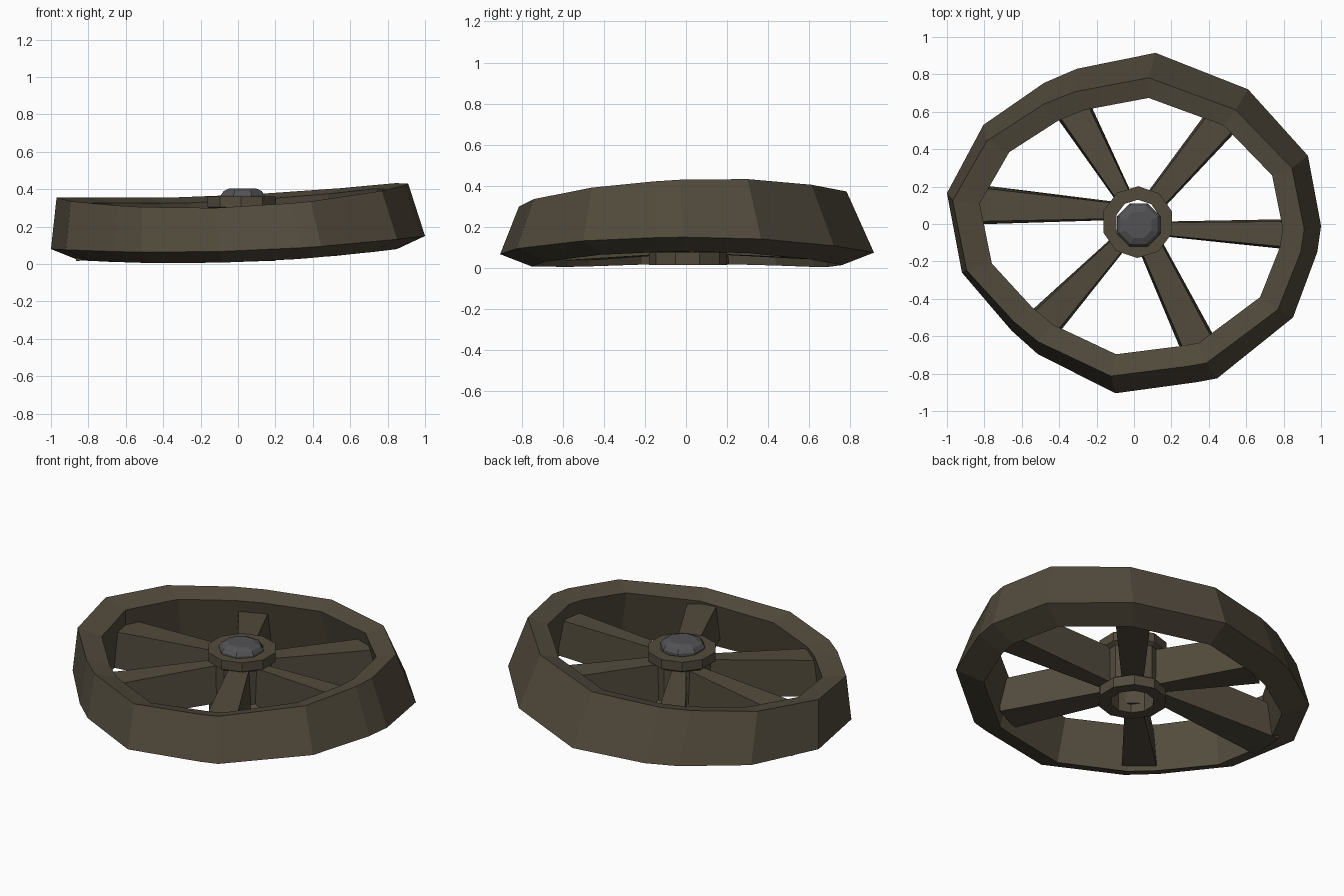
import bpy, bmesh
from math import sin, cos, pi, radians, hypot
from mathutils import Vector

if "Cube" in bpy.data.objects:
    bpy.data.objects.remove(bpy.data.objects["Cube"])


def material(name, rgb):
    m = bpy.data.materials.new(name)
    m.diffuse_color = (*rgb, 1)
    m.use_nodes = True
    m.node_tree.nodes["Principled BSDF"].inputs["Base Color"].default_value = m.diffuse_color
    return m


wood = material("dark_wood", (0.085, 0.07, 0.046))
iron = material("iron", (0.085, 0.085, 0.09))


def make(name, verts, faces, mat):
    me = bpy.data.meshes.new(name)
    me.from_pydata([tuple(v) for v in verts], [], faces)
    bm = bmesh.new()
    bm.from_mesh(me)
    bmesh.ops.recalc_face_normals(bm, faces=bm.faces)
    bm.to_mesh(me)
    bm.free()
    me.materials.append(mat)
    ob = bpy.data.objects.new(name, me)
    bpy.context.collection.objects.link(ob)
    return ob


def loft(name, rings, mat, closed=True):
    """Join equal rings of points; wrap last to first, or cap both ends."""
    n, k = len(rings[0]), len(rings)
    verts = [v for r in rings for v in r]
    faces = []
    for j in range(k if closed else k - 1):
        a, b = j * n, ((j + 1) % k) * n
        faces += [(a + i, a + (i + 1) % n, b + (i + 1) % n, b + i) for i in range(n)]
    if not closed:
        faces += [tuple(range(n)), tuple(range((k - 1) * n, k * n))]
    return make(name, verts, faces, mat)


def circle(r, z, n, cx, cy, turn=0.0):
    return [(cx + r * cos(2 * pi * i / n + turn), cy + r * sin(2 * pi * i / n + turn), z)
            for i in range(n)]


# rim: uneven hand-hewn outline, warped and leaning inward towards the top
outline = [(1.0, -.01), (.93, .365), (.61, .72), (.115, .915), (-.305, .83), (-.48, .755),
           (-.805, .53), (-1.0, .165), (-.92, -.26), (-.655, -.57), (-.515, -.695),
           (-.10, -.905), (.34, -.845), (.445, -.825), (.85, -.50), (.98, -.15)]


def top_z(x, y):
    return .335 + .04 * x + .035 * y + .055 * x * x


outer_low = [(x, y, .07 + .035 * x + .045 * x * x) for x, y in outline]
outer_top = [(.94 * x - .03, .876 * y - .02, top_z(x, y)) for x, y in outline]
inner_top = [(.81 * x - .015, .753 * y - .015, top_z(x, y) - .03) for x, y in outline]
inner_low = [(.85 * x, .83 * y, .01 + .03 * x + .04 * x * x) for x, y in outline]
loft("rim", [outer_low, outer_top, inner_top, inner_low], wood)

# hub: hollow, with a collar at each end
HX, HY = .02, .01
profile = [(.12, .015), (.19, .015), (.19, .075), (.168, .09), (.168, .29),
           (.192, .305), (.192, .36), (.12, .36)]
loft("hub", [circle(r, z, 10, HX, HY, .3) for r, z in profile], wood)

# spokes: wedge-shaped boards widening towards the rim (start and end in plan)
spokes = [((.13, -.025), (.83, -.055), .07, .15),
          ((.11, .12), (.51, .60), .11, .18),
          ((-.04, .12), (-.33, .62), .08, .18),
          ((-.10, .07), (-.86, .105), .09, .20),
          ((-.05, -.07), (-.50, -.55), .08, .18),
          ((.08, -.10), (.35, -.66), .12, .18)]
for i, (p, q, w0, w1) in enumerate(spokes):
    d = (Vector(q) - Vector(p)).normalized()
    side = Vector((-d.y, d.x))
    rings = []
    for c, w, lo, hi in ((p, w0, .07, .295), (q, w1, .06, .27)):
        lift = .05 * c[0]
        ring = []
        for s, z, f in ((-1, lo, 1.08), (1, lo, 1.08), (1, hi, .92), (-1, hi, .92)):
            v = Vector(c) + side * (s * w * f / 2)
            ring.append((v.x, v.y, z + lift))
        rings.append(ring)
    loft(f"spoke_{i + 1}", rings, wood, closed=False)

# axle cap: faceted bolt head plugging the top of the hub
loft("axle_cap", [circle(r, z, 8, .025, -.005, .39)
                  for r, z in ((.125, .335), (.125, .37), (.11, .39), (.075, .405))],
     iron, closed=False)
